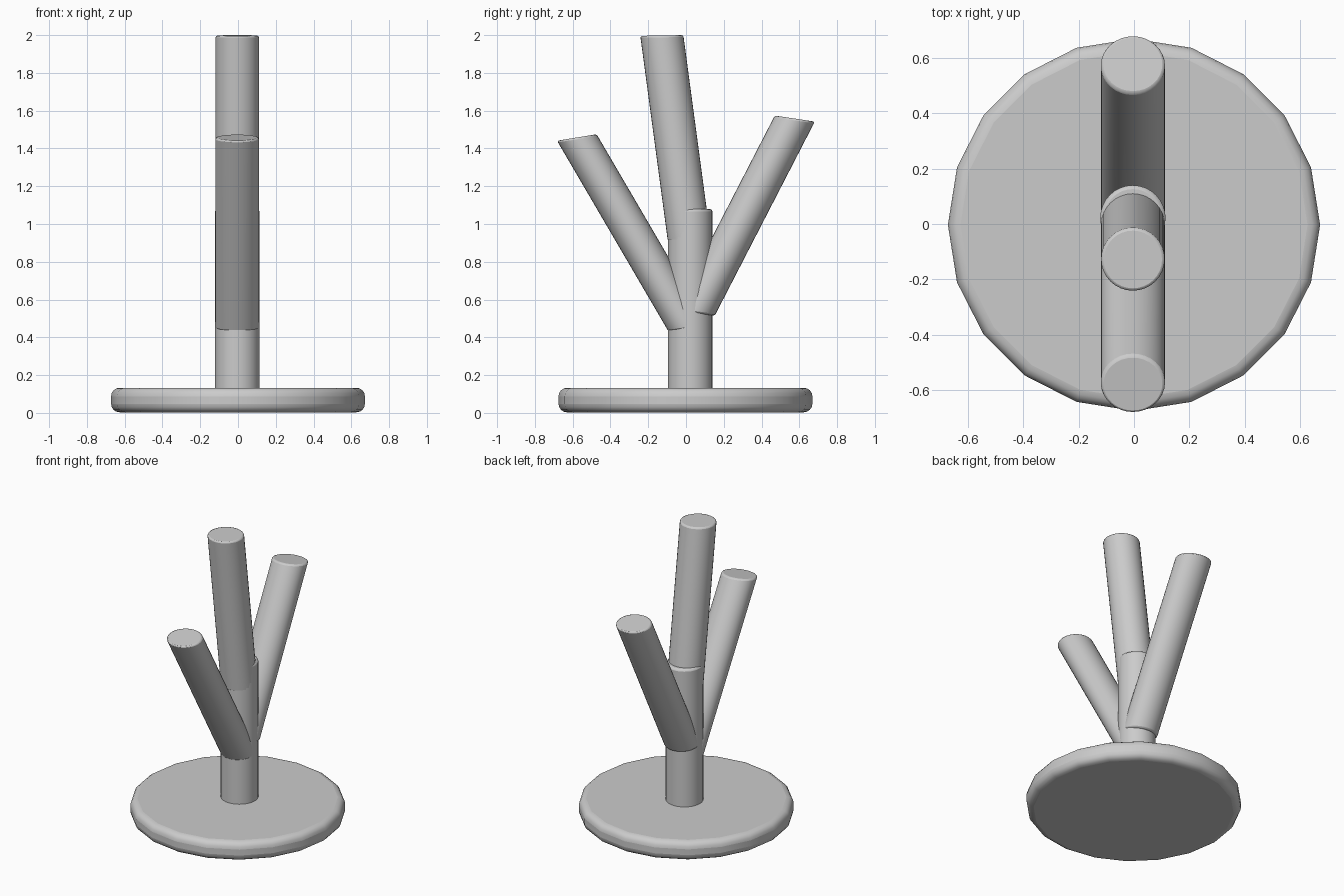
import bpy, bmesh, math
from mathutils import Vector

if "Cube" in bpy.data.objects:
    bpy.data.objects.remove(bpy.data.objects["Cube"])


def tube(name, bottom, top, half_x, cap_axis, sides, bevel, segments):
    """Closed tube between two parallel caps; cap_axis is the caps' half width in the yz plane."""
    bm = bmesh.new()
    rings = []
    for centre in (bottom, top):
        ring = []
        for i in range(sides):
            a = 2 * math.pi * i / sides
            p = Vector(centre) + Vector((half_x, 0, 0)) * math.cos(a) + Vector(cap_axis) * math.sin(a)
            ring.append(bm.verts.new(p))
        rings.append(ring)
    low, high = rings
    for i in range(sides):
        j = (i + 1) % sides
        bm.faces.new((low[i], low[j], high[j], high[i]))
    bm.faces.new(low[::-1])
    bm.faces.new(high)
    bmesh.ops.recalc_face_normals(bm, faces=bm.faces)
    mesh = bpy.data.meshes.new(name)
    bm.to_mesh(mesh)
    bm.free()
    obj = bpy.data.objects.new(name, mesh)
    bpy.context.collection.objects.link(obj)

    # softened rims
    mod = obj.modifiers.new("rim", 'BEVEL')
    mod.width = bevel
    mod.segments = segments
    mod.limit_method = 'ANGLE'
    mod.angle_limit = math.radians(40)

    bpy.ops.object.select_all(action='DESELECT')
    obj.select_set(True)
    bpy.context.view_layer.objects.active = obj
    bpy.ops.object.shade_smooth_by_angle(angle=math.radians(40))
    return obj


X = -0.004  # the stem and branches sit a hair off centre

# round foot
tube("base", (0, -0.003, 0.003), (0, -0.003, 0.133), 0.672, (0, 0.672, 0), 20, 0.045, 4)

# upright stem
tube("stem", (X, 0.022, 0.05), (X, 0.022, 1.08), 0.118, (0, 0.118, 0), 32, 0.014, 2)

# three branches with sheared, nearly level caps
tube("middle_branch", (X, 0.018, 0.91), (X, -0.128, 1.998), 0.115, (0, 0.114, 0.002), 32, 0.01, 2)
tube("back_branch", (X, 0.046, 0.53), (X, 0.576, 1.558), 0.116, (0, 0.106, -0.016), 32, 0.01, 2)
tube("front_branch", (X, 0.013, 0.447), (X, -0.578, 1.458), 0.116, (0, 0.105, 0.017), 32, 0.01, 2)
